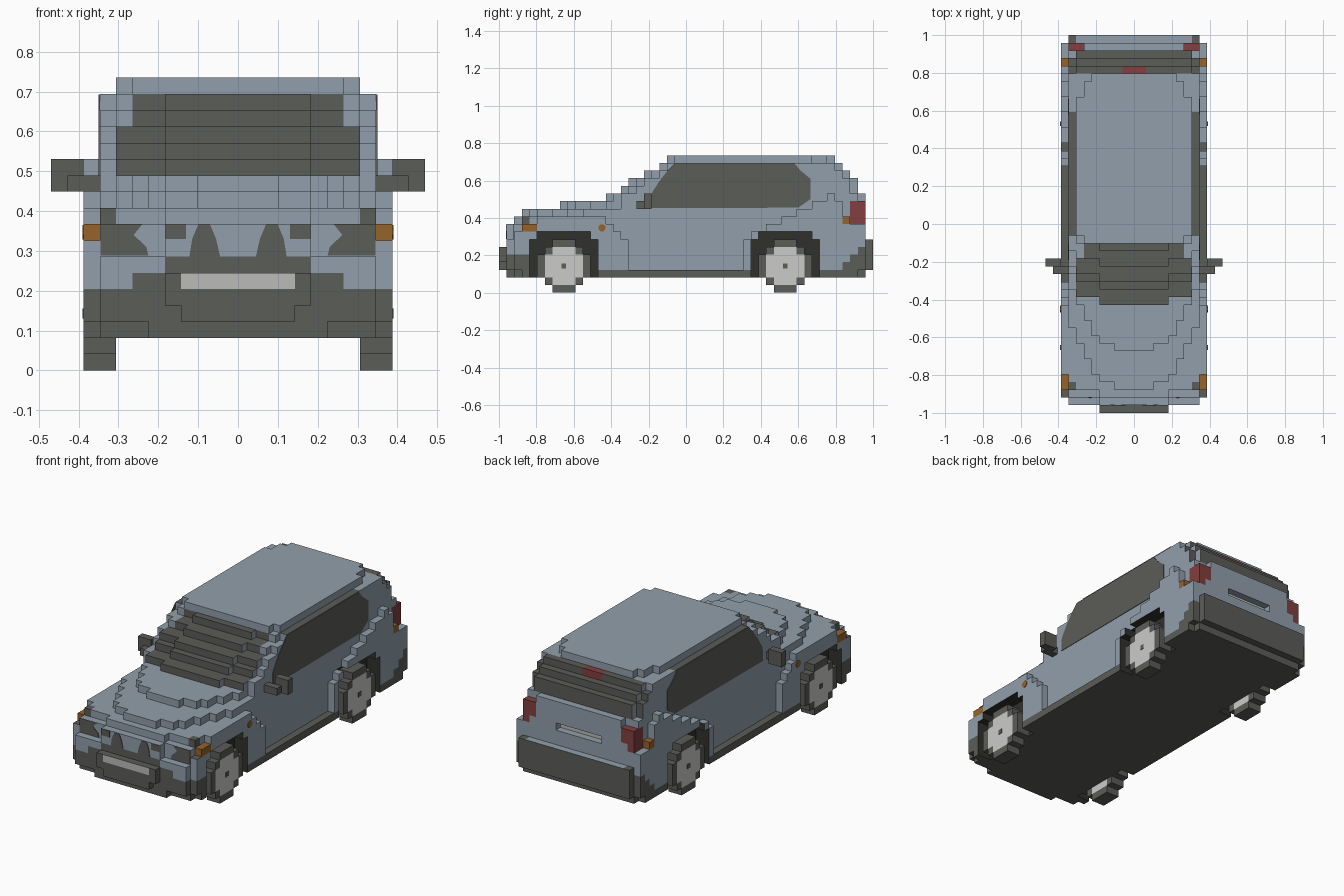
import bpy, bmesh, math
from mathutils import Vector

cube = bpy.data.objects.get("Cube")
if cube:
    bpy.data.objects.remove(cube)

V = 2 / 49  # edge of one block

COLOURS = {
    "blue_paint": (0.283, 0.347, 0.407),
    "dark_trim": (0.105, 0.109, 0.097),
    "arch_black": (0.030, 0.031, 0.025),
    "rim_silver": (0.60, 0.60, 0.59),
    "plate_grey": (0.50, 0.50, 0.49),
    "amber": (0.300, 0.125, 0.023),
    "lamp_red": (0.223, 0.050, 0.050),
}
MATS = {}
for mname, rgb in COLOURS.items():
    m = bpy.data.materials.new(mname)
    m.diffuse_color = (*rgb, 1)
    m.use_nodes = True
    bsdf = m.node_tree.nodes["Principled BSDF"]
    bsdf.inputs["Base Color"].default_value = (*rgb, 1)
    bsdf.inputs["Roughness"].default_value = 0.8
    MATS[mname] = m
NAMES = list(COLOURS)


def finish(name, bm):
    bmesh.ops.remove_doubles(bm, verts=bm.verts, dist=1e-5)
    bmesh.ops.dissolve_limit(bm, angle_limit=0.01, verts=bm.verts, edges=bm.edges, delimit={'MATERIAL'})
    me = bpy.data.meshes.new(name)
    bm.to_mesh(me)
    bm.free()
    for n in NAMES:
        me.materials.append(MATS[n])
    bpy.context.collection.objects.link(bpy.data.objects.new(name, me))


def skin(name, cells, solid, rule):
    """Outer faces of a set of blocks; rule(cell, normal) gives the colour."""
    bm = bmesh.new()
    for c in sorted(cells):
        mid = Vector((c[0] * V, (c[1] + .5) * V - 1, (c[2] + .5) * V))
        for ax in range(3):
            for s in (-1, 1):
                n = [0, 0, 0]
                n[ax] = s
                if (c[0] + n[0], c[1] + n[1], c[2] + n[2]) in solid:
                    continue
                u, w = Vector((0, 0, 0)), Vector((0, 0, 0))
                u[(ax + 1) % 3] = w[(ax + 2) % 3] = V / 2
                o = mid + Vector(n) * V / 2
                quad = [o - u - w, o + u - w, o + u + w, o - u + w]
                f = bm.faces.new([bm.verts.new(p) for p in quad[::s]])
                f.material_index = NAMES.index(rule(c, n))
    finish(name, bm)


def plate(name, pts, axis, pos, out, mat, flip=1):
    """Thin plate: outline on the plane axis = pos, raised by out."""
    bm = bmesh.new()
    verts = [(pos, a, b) if axis == 'x' else (a * flip, pos, b) for a, b in pts]
    face = bm.faces.new([bm.verts.new(p) for p in verts])
    ext = bmesh.ops.extrude_face_region(bm, geom=[face])
    d = Vector((out, 0, 0)) if axis == 'x' else Vector((0, out, 0))
    bmesh.ops.translate(bm, vec=d, verts=[v for v in ext["geom"] if isinstance(v, bmesh.types.BMVert)])
    bmesh.ops.recalc_face_normals(bm, faces=bm.faces)
    for f in bm.faces:
        f.material_index = NAMES.index(mat)
    finish(name, bm)


def bow(x):
    """How far the hood's front edge curves back at x blocks from the centre."""
    return round((x / 8) ** 2.5 * 8)


# Symmetric parts: x blocks, z layers, and the y span at each (x, z)
PARTS = {
    "lower_trim": (range(10), range(2, 3), lambda x, k: (1 + (x > 5) + (x > 8), 48 - (x > 8))),
    "bumper_centre": (range(5), range(3, 6), lambda x, k: (int(x > k), 1)),
    "front_bumper": (range(9), range(3, 7), lambda x, k: (1, 4)),
    "rear_bumper": (range(9), range(3, 7), lambda x, k: (48, 49)),
    "nose": (range(9), range(7, 10), lambda x, k: (1 + (x > 4) + (k > 8), 4)),
    "hood": (range(9), range(10, 12), lambda x, k: (5 * k - 47 + bow(x), 17)),
    "main_body": (range(9), range(3, 13), lambda x, k: (4 if k < 10 else 17, 48 - (k > 11 and x > 6))),
    "front_fenders": (range(9, 10), range(3, 10), lambda x, k: (max(2, 2 * k - 13), min(17, 23 - k))),
    "rear_fenders": (range(9, 10), range(3, 13),
                     lambda x, k: (max(32, 2 * k + 19), 48 if k < 9 else 50 - k // 2)),
    "cabin": (range(9), range(12, 17), lambda x, k: (14 + (7 * (k - 12) + 1) // 4 + (x > 4) + (x > 7),
                                                     min(47, 61 - k) - (x > 7 and k > 12))),
    "roof": (range(8), range(17, 18), lambda x, k: (22 + (x > 6), 44 - (x > 5) - 2 * (x > 6))),
}
AXLES = (8, 37)

# Openings: wheel arches and the recess for the rear plate
arch = {(s * x, a + d, k) for a in AXLES for s in (-1, 1) for x in (8, 9)
        for d in range(-4, 5) for k in range(2, 8) if k < 7 or abs(d) < 4}
recess = {(x, 47, 9) for x in range(-3, 4)}

part_cells, solid = {}, set()
for pname, (xs, ks, span) in PARTS.items():
    cells = {(s * x, j, k) for x in xs for k in ks for j in range(*span(x, k)) for s in (-1, 1)}
    part_cells[pname] = cells - arch - recess - solid
    solid |= part_cells[pname]


def body_colour(c, n):
    x, j, k = abs(c[0]), c[1], c[2]
    if (c[0] + n[0], j + n[1], k + n[2]) in arch:
        return "arch_black"
    if k < 3:
        return "dark_trim"
    # lamps
    if x == 9 and ((k == 8 and j in (3, 4)) or (k == 9 and j == 45)):
        return "amber"
    if j >= 46 and ((x == 7 and k in (10, 11)) or (x == 8 and k in (9, 10, 11))):
        return "lamp_red"
    if j == 44 and k == 16 and x < 2:
        return "lamp_red"
    if (x == 8 and j == 3 and k == 9) or (x == 9 and j == 2 and k == 7 and n[2] > 0):
        return "dark_trim"
    # bumpers
    if j < 4 and (k < 5 or (k == 5 and x < 7) or (k < 7 and x < 5)):
        return "plate_grey" if j == 0 and k == 5 and x < 4 and n[1] < 0 else "dark_trim"
    if j == 48:
        return "blue_paint" if n[2] > 0 and x < 8 else "dark_trim"
    if j > 44 and x > 7 and k < j - 41:
        return "dark_trim"
    # rear plate at the back of its recess
    if (c[0], j + 1, k) in recess and n[1] > 0:
        return "plate_grey"
    # windscreen, rear glass and upper edge of the side glass
    if 12 <= k < 17 and not n[0]:
        if j < 23 and x < (7 if k > 14 else 8) and (n[1] < 0 or n[2] > 0):
            return "dark_trim"
        if j >= 44 and k > 12 and (n[1] > 0 or n[2] > 0):
            return "dark_trim"
        if k == 16 and x == 8 and j < 39 and n[2] > 0:
            return "dark_trim"
    return "blue_paint"


for pname, cells in part_cells.items():
    skin(pname, cells, solid, body_colour)

# Outlines of the painted details
window = [(-.19, .452), (-.185, .53), (-.14, .60), (-.10, .65), (-.06, .692), (.58, .692),
          (.61, .655), (.665, .61), (.665, .50), (.60, .455)]
headlight = [(.225, .288), (.345, .288), (.345, .367), (.24, .367), (.262, .34), (.23, .31)]
grille = [(.045, .286), (.122, .286), (.115, .33), (.10, .366), (.07, .366), (.055, .33)]
nose_lamp = [(.13, .33), (.182, .33), (.182, .366), (.13, .366)]


def disc(j, k, r, sides):
    """Regular outline centred on block (j, k) of a side."""
    return [((j + .5) * V - 1 + r * math.cos((t + .5) * math.tau / sides),
             (k + .5) * V + r * math.sin((t + .5) * math.tau / sides)) for t in range(sides)]


for s, side in ((1, "left"), (-1, "right")):
    # Wheels with hubs
    for a, end in zip(AXLES, ("front", "rear")):
        def wheel_colour(c, n):
            return "rim_silver" if n[0] and (c[1] - a) ** 2 + (c[2] - 3) ** 2 < 6 else "dark_trim"
        cells = {(s * x, a + d, 3 + e) for x in (8, 9) for d in range(-3, 4)
                 for e in range(-3, 4) if d * d + e * e < 12}
        skin(f"{end}_{side}_wheel", cells, cells, wheel_colour)
        plate(f"{end}_{side}_hub", disc(a, 3, 0.018, 4), 'x', s * 9.5 * V, s * 0.003, "dark_trim")
    # Door mirror
    cells = {(s * x, 19, k) for x in (10, 11) for k in (11, 12)} | {(s * x, 18, 11) for x in (9, 10)}
    skin(f"{side}_mirror", cells, cells, lambda c, n: "dark_trim")
    # Painted details
    plate(f"{side}_side_window", window, 'x', s * 8.5 * V, s * 0.003, "dark_trim")
    plate(f"{side}_side_marker", disc(13, 8, 0.02, 8), 'x', s * 9.5 * V, s * 0.003, "amber")
    plate(f"{side}_headlight", headlight, 'y', 2 * V - 1, -0.003, "dark_trim", s)
    plate(f"{side}_grille", grille, 'y', V - 1, -0.003, "dark_trim", s)
    plate(f"{side}_nose_lamp", nose_lamp, 'y', V - 1, -0.003, "dark_trim", s)
